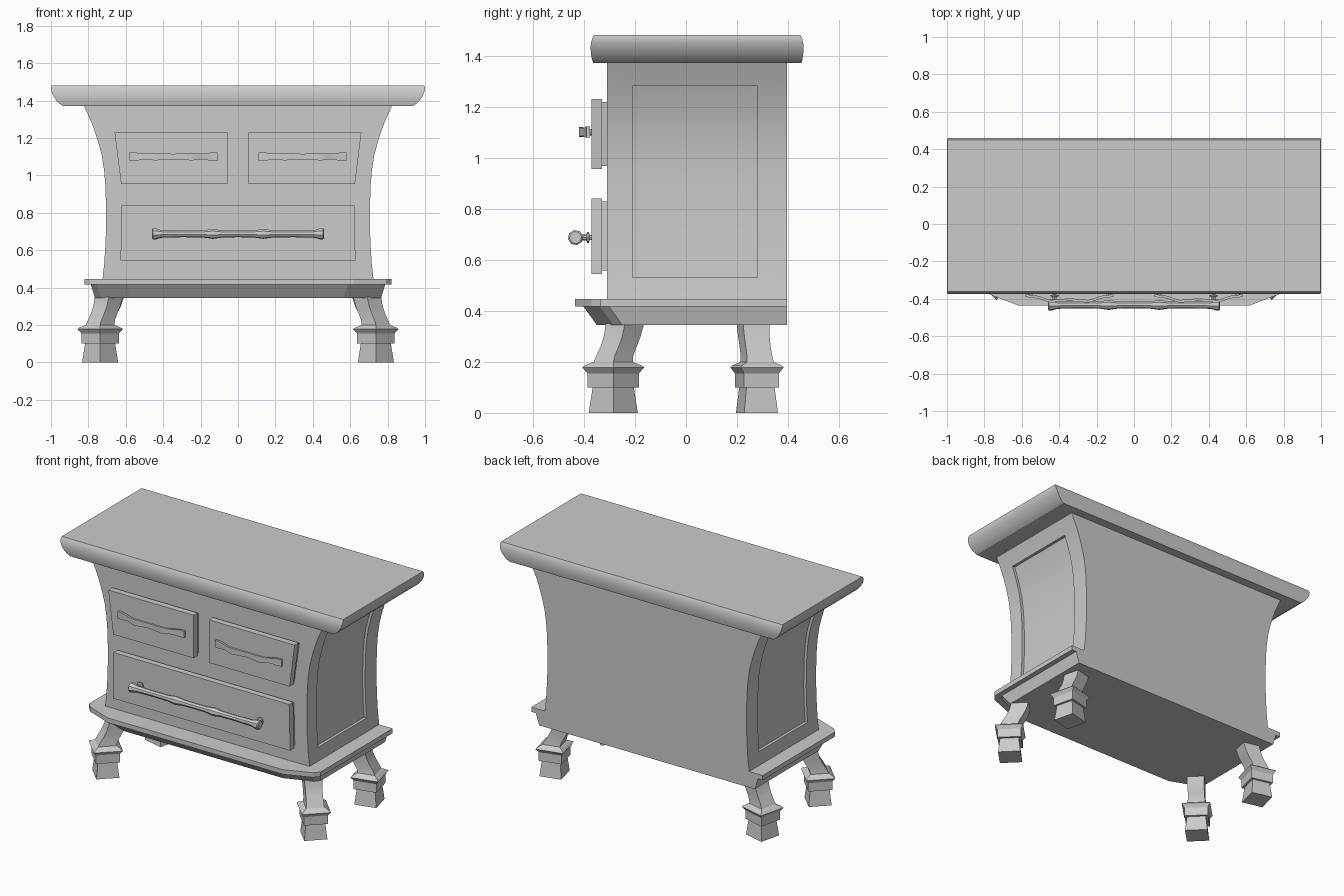
import bpy, bmesh, math
from math import sin, cos, pi

if "Cube" in bpy.data.objects:
    bpy.data.objects.remove(bpy.data.objects["Cube"])


def loft(name, rings, smooth=False, edit=None):
    """Skin a list of equal-length point rings and cap both ends."""
    bm = bmesh.new()
    vs = [[bm.verts.new(p) for p in r] for r in rings]
    n = len(rings[0])
    for a, b in zip(vs, vs[1:]):
        for i in range(n):
            j = (i + 1) % n
            bm.faces.new((a[i], a[j], b[j], b[i]))
    bm.faces.new(vs[0])
    bm.faces.new(vs[-1])
    bmesh.ops.recalc_face_normals(bm, faces=bm.faces)
    if edit:
        edit(bm)
    me = bpy.data.meshes.new(name)
    bm.to_mesh(me)
    bm.free()
    ob = bpy.data.objects.new(name, me)
    bpy.context.collection.objects.link(ob)
    if smooth:
        bpy.ops.object.select_all(action='DESELECT')
        ob.select_set(True)
        bpy.context.view_layer.objects.active = ob
        bpy.ops.object.shade_smooth_by_angle(angle=math.radians(30))
    return ob


# Table top with rounded edge
top = [(1.37, .935, -.363, .452), (1.385, .957, -.368, .456), (1.405, .975, -.372, .459),
       (1.43, .99, -.374, .461), (1.45, .998, -.372, .459), (1.467, 1, -.367, .455),
       (1.48, .997, -.36, .448)]
loft("table_top", [[(h, a, z), (h, b, z), (-h, b, z), (-h, a, z)] for z, h, a, b in top], True)

# Cabinet body with flared sides and recessed side panels
prof = [(.44, .725), (.53, .715), (.64, .708), (.75, .705), (.85, .706), (.94, .709),
        (1.02, .715), (1.10, .727), (1.17, .745), (1.23, .764), (1.28, .782), (1.375, .825)]
ys = [-.31, -.21, .28, .395]


def recess(bm):
    for s in (1, -1):
        fs = [f for f in bm.faces if f.normal.x * s > .5
              and -.2 < f.calc_center_median().y < .2
              and .53 < f.calc_center_median().z < 1.28]
        r = bmesh.ops.extrude_face_region(bm, geom=fs)
        bmesh.ops.translate(bm, vec=(-s * .018, 0, 0),
                            verts=[v for v in r['geom'] if isinstance(v, bmesh.types.BMVert)])
        bmesh.ops.delete(bm, geom=[f for f in fs if f.is_valid], context='FACES')
    bmesh.ops.recalc_face_normals(bm, faces=bm.faces)


loft("cabinet_body", [[(w, y, z) for y in ys] + [(-w, y, z) for y in reversed(ys)]
                      for z, w in prof], True, recess)


# Base moulding, bowed at the front corners
def outline(h, yf, z):
    r = [(h, .395, z), (h, yf + .1, z), (h - .03, yf + .065, z), (h - .2, yf, z)]
    return r + [(-x, y, z) for x, y, z in reversed(r)]


loft("base_moulding", [outline(.765, -.35, .345), outline(.787, -.402, .417),
                       outline(.82, -.435, .417), outline(.82, -.435, .447)])


# Drawer fronts: backing plate plus larger face plate
def drawer(name, quad):
    cx = sum(p[0] for p in quad) / 4
    cz = sum(p[1] for p in quad) / 4
    small = [(x - math.copysign(.008, x - cx), z - math.copysign(.012, z - cz)) for x, z in quad]
    loft(name, [[(x, y, z) for x, z in q]
                for q, y in ((small, -.305), (small, -.33), (quad, -.33), (quad, -.37))])


for s, side in ((-1, "left"), (1, "right")):
    drawer("upper_drawer_" + side, [(s * .055, .955), (s * .625, .955), (s * .66, 1.23), (s * .055, 1.23)])
drawer("lower_drawer", [(-.628, .545), (.628, .545), (.622, .84), (-.622, .84)])


def post(name, x, z, rings):
    loft(name, [[(x + r * cos(k * pi / 4), y, z + r * sin(k * pi / 4)) for k in range(8)]
                for y, r in rings], True)


# Wavy strap handles on the upper drawers
half = [(.235, -.383, .022), (.2, -.387, .022), (.165, -.392, .016), (.13, -.405, .016),
        (.1, -.413, .02), (.06, -.41, .018), (0, -.404, .015)]
path = [(-x, y, h) for x, y, h in half] + [(x, y, h) for x, y, h in reversed(half[:-1])]
for s, side in ((-1, "left"), (1, "right")):
    c = s * .345
    loft("strap_handle_" + side, [[(c + x, y - .007, 1.1 - h), (c + x, y - .007, 1.1 + h),
                                   (c + x, y + .007, 1.1 + h), (c + x, y + .007, 1.1 - h)]
                                  for x, y, h in path], True)
    for t in (-1, 1):
        post("strap_handle_post", c + t * .21, 1.1, [(-.365, .013), (-.388, .013)])

# Turned bar handle on the lower drawer
bar = [(.46, .024), (.455, .03), (.44, .03), (.41, .021), (.3, .018), (.19, .019), (.155, .024),
       (.135, .027), (.115, .024), (.08, .019), (0, .018)]
bar = [(-x, r) for x, r in bar] + [(x, r) for x, r in reversed(bar[:-1])]
loft("bar_handle", [[(x, -.433 + r * cos(k * pi / 4 + .2), .687 + r * sin(k * pi / 4 + .2))
                     for k in range(8)] for x, r in bar], True)
for s in (-1, 1):
    post("bar_handle_post", s * .425, .687,
         [(-.365, .01), (-.378, .01), (-.38, .022), (-.388, .022), (-.39, .011), (-.43, .011)])

# Splayed legs: (height, half side, inward offset)
leg = [(0, .068, 0), (.10, .057, 0), (.10, .071, 0), (.155, .071, 0), (.178, .086, 0),
       (.185, .08, 0), (.2, .054, 0), (.225, .051, .009), (.26, .05, .03), (.30, .051, .05),
       (.35, .053, .065)]


def make_leg(name, cx, cy, deg):
    a = math.radians(deg)
    d, e = (cos(a), sin(a)), (-sin(a), cos(a))
    loft(name, [[(cx + d[0] * (u * h - o) + e[0] * v * h, cy + d[1] * (u * h - o) + e[1] * v * h, z)
                 for u, v in ((1, 1), (-1, 1), (-1, -1), (1, -1))] for z, h, o in leg], True)


for s, side in ((-1, "left"), (1, "right")):
    make_leg("front_leg_" + side, s * .737, -.285, -45 if s > 0 else 225)
    make_leg("back_leg_" + side, s * .737, .278, 14 if s > 0 else 166)
